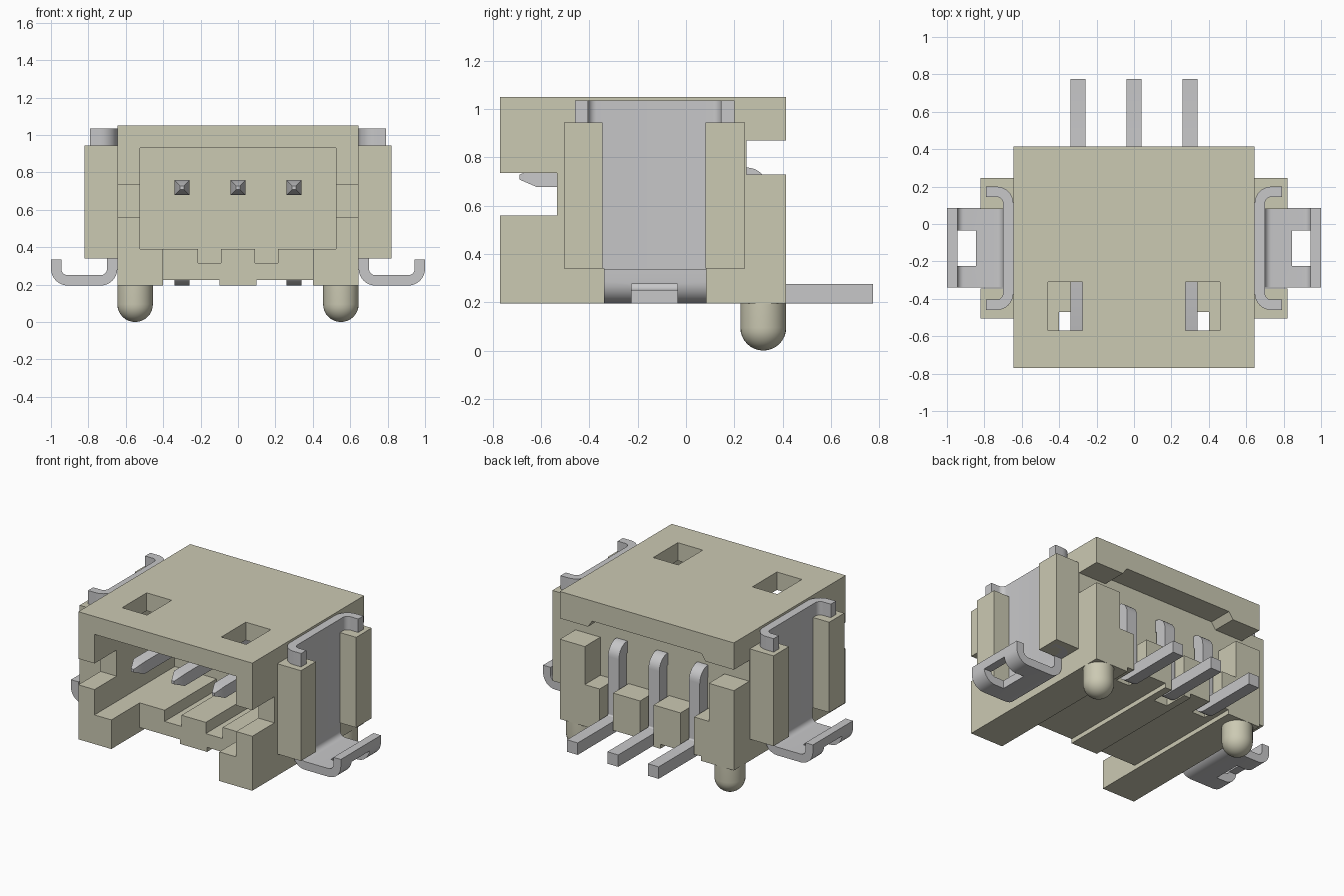
import bpy, bmesh, math
from mathutils import Vector

cube = bpy.data.objects.get("Cube")
if cube:
    bpy.data.objects.remove(cube, do_unlink=True)


def material(name, rgb):
    m = bpy.data.materials.new(name)
    m.use_nodes = True
    m.diffuse_color = (*rgb, 1)
    bsdf = next(n for n in m.node_tree.nodes if n.type == 'BSDF_PRINCIPLED')
    bsdf.inputs["Base Color"].default_value = (*rgb, 1)
    return m


PLASTIC = material("beige plastic", (0.60, 0.585, 0.45))
METAL = material("tin grey metal", (0.57, 0.57, 0.58))


def finish(name, bm, mat):
    bmesh.ops.recalc_face_normals(bm, faces=bm.faces)
    me = bpy.data.meshes.new(name)
    bm.to_mesh(me)
    bm.free()
    ob = bpy.data.objects.new(name, me)
    bpy.context.collection.objects.link(ob)
    me.materials.append(mat)
    return ob


def activate(ob):
    bpy.ops.object.select_all(action='DESELECT')
    ob.select_set(True)
    bpy.context.view_layer.objects.active = ob


def smooth(ob):
    activate(ob)
    bpy.ops.object.shade_smooth_by_angle(angle=math.radians(35))


def mirror(ob):
    ob.modifiers.new("Mirror", 'MIRROR').use_mirror_merge = False
    activate(ob)
    bpy.ops.object.modifier_apply(modifier="Mirror")


def prism_bm(outline, axis, a, b):
    """Extrude a 2D outline along an axis from a to b."""
    place = {'x': lambda u, v: (a, u, v), 'y': lambda u, v: (u, a, v),
             'z': lambda u, v: (u, v, a)}[axis]
    bm = bmesh.new()
    f = bm.faces.new([bm.verts.new(place(u, v)) for u, v in outline])
    ext = bmesh.ops.extrude_face_region(bm, geom=[f])
    step = Vector([(b - a) * (axis == k) for k in 'xyz'])
    bmesh.ops.translate(bm, vec=step, verts=[g for g in ext['geom']
                                             if isinstance(g, bmesh.types.BMVert)])
    return bm


def prism(name, outline, axis, a, b, mat):
    return finish(name, prism_bm(outline, axis, a, b), mat)


def box(name, x, y, z, mat=PLASTIC):
    return prism(name, [(x[0], y[0]), (x[1], y[0]), (x[1], y[1]), (x[0], y[1])],
                 'z', z[0], z[1], mat)


def cut(ob, cutter):
    cutter.hide_render = True
    m = ob.modifiers.new("Cut", 'BOOLEAN')
    m.operation, m.solver, m.object = 'DIFFERENCE', 'EXACT', cutter
    activate(ob)
    bpy.ops.object.modifier_apply(modifier=m.name)
    bpy.data.objects.remove(cutter, do_unlink=True)


def ribbon(u, v, heading, t, steps):
    """Outline of a bent strip; steps are lengths or (turn in degrees, inner radius)."""
    h = math.radians(heading)
    left, right = [], []

    def mark():
        n = (-math.sin(h) * t / 2, math.cos(h) * t / 2)
        left.append((u + n[0], v + n[1]))
        right.append((u - n[0], v - n[1]))

    mark()
    for s in steps:
        if isinstance(s, tuple):
            count = 8
            d = math.radians(s[0]) / count
            chord = 2 * (s[1] + t / 2) * math.sin(abs(d) / 2)
            for _ in range(count):
                u += chord * math.cos(h + d / 2)
                v += chord * math.sin(h + d / 2)
                h += d
                mark()
        else:
            u += s * math.cos(h)
            v += s * math.sin(h)
            mark()
    return left + right[::-1]


# Housing block with its openings
housing = box("housing", (-.645, .645), (-.77, .415), (.195, 1.05))
cuts = [
    ((-.525, .525), (-.9, .08), (.39, .93)),     # plug cavity
    ((-.4, .4), (-.9, -.47), (.1, .45)),         # floor set back at the mouth
    ((-.7, .7), (.25, .5), (.73, .87)),          # gap under the rear roof
    ((-.46, .46), (.25, .5), (.475, .8)),        # space between the rear posts
]
for s in (-1, 1):
    def span(a, b):
        return tuple(sorted((s * a, s * b)))
    cuts += [
        (span(.1, .4), (-.9, .5), (.1, .225)),         # underside recess
        (span(.09, .215), (-.6, .08), (.315, .45)),    # floor groove
        (span(.275, .46), (-.57, -.31), (.85, 1.2)),   # roof window
        (span(.5, .7), (-.9, -.535), (.56, .735)),     # side wall notch
    ]
for px in (-.3, 0, .3):                                # rear pin slots
    cuts.append(((px - .05, px + .05), (.25, .5), (.1, .6)))
for c in cuts:
    cut(housing, box("cutter", *c))
# Sloped relief under the rear roof
cut(housing, prism("cutter", [(-.45, .85), (.45, .85), (.405, .915), (-.405, .915)],
                   'y', .25, .5, PLASTIC))

# Side guide rails
for label, y in (("front", (-.505, -.345)), ("rear", (.08, .245))):
    mirror(box(label + "_guide_rails", (.645, .82), y, (.34, .945)))

# Round-ended locating pegs
bm = bmesh.new()
r = .095
pts = [(r, .21), (r, r)] + [(r * math.cos(a), r - r * math.sin(a))
                            for a in [math.pi / 2 * i / 8 for i in range(1, 9)]]
verts = [bm.verts.new((p, 0, z)) for p, z in pts]
edges = [bm.edges.new(e) for e in zip(verts, verts[1:])]
bmesh.ops.spin(bm, geom=verts + edges, cent=(0, 0, 0), axis=(0, 0, 1),
               angle=math.tau, steps=32)
bmesh.ops.remove_doubles(bm, verts=bm.verts, dist=1e-4)
bmesh.ops.translate(bm, vec=(.55, .32, 0), verts=bm.verts)
pegs = finish("locating_pegs", bm, PLASTIC)
mirror(pegs)
smooth(pegs)

# Contact pins with tapered tips and bent tails
pin_outline = ribbon(-.62, .718, 0, .08,
                     [.87, (-90, .01), .383, (90, .01), .425])
for label, px in (("left", .3), ("middle", 0), ("right", -.3)):
    bm = prism_bm(pin_outline, 'x', px - .04, px + .04)
    bmesh.ops.recalc_face_normals(bm, faces=bm.faces)
    front = min(bm.faces, key=lambda f: f.calc_center_median().y)
    tip = bmesh.ops.extrude_discrete_faces(bm, faces=[front])['faces'][0]
    base = [v for v in bm.verts if abs(v.co.y + .62) < 1e-4 and v not in tip.verts]
    for v in tip.verts:
        v.co = (px + (v.co.x - px) * .25, -.69, .718 + (v.co.z - .718) * .25)
    smooth(finish(label + "_pin", bm, METAL))

# Side solder clips: hooked plate and bent foot
plate = prism("clip_plates", ribbon(.79, .1725, 180, .055,
              [.055, (90, .035), .48, (90, .035), .055]), 'z', .34, 1.035, METAL)
foot = prism("clip_feet", ribbon(.6725, .34, -90, .055,
             [.055, (90, .035), .175, (90, .035), .05]), 'y', -.34, .085, METAL)
cut(foot, box("cutter", (.845, 1.1), (-.225, -.035), (.1, .275), METAL))
for part in (plate, foot):
    mirror(part)
    smooth(part)
